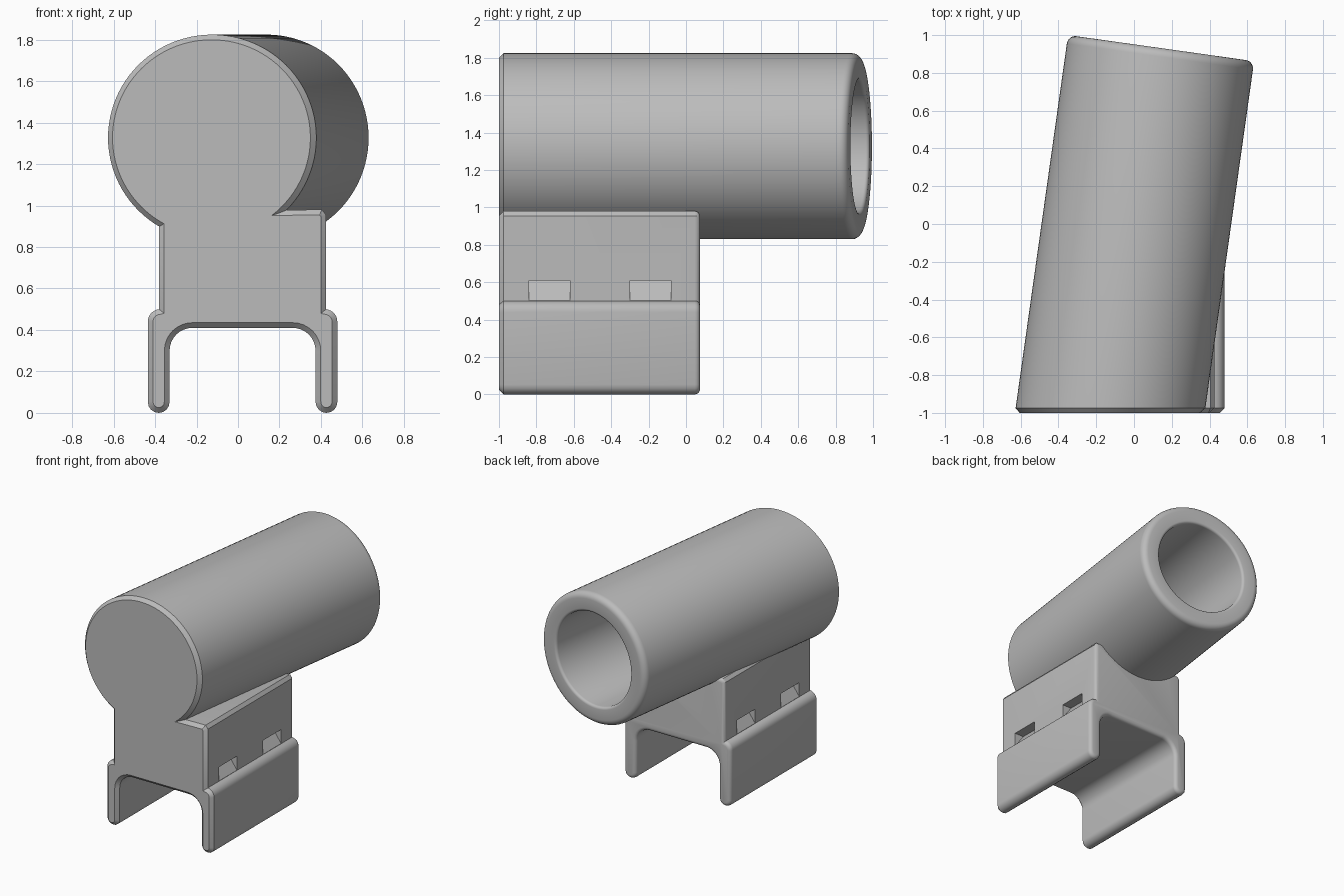
import bpy, bmesh, math
from math import sin, cos, pi, radians

cube = bpy.data.objects.get("Cube")
if cube:
    bpy.data.objects.remove(cube)

GREY = (0.5, 0.5, 0.5, 1)
mat = bpy.data.materials.new("plain grey")
mat.use_nodes = True
mat.diffuse_color = GREY
mat.node_tree.nodes["Principled BSDF"].inputs["Base Color"].default_value = GREY

TILT = radians(8)
AXIS_X, AXIS_Z = -0.128, 1.327    # tube axis where it meets the front plane
FRONT, REAR = -1.0, 0.075         # ends of the bracket
MID = 0.022                       # bracket centre line


def finish(bm, name):
    bmesh.ops.recalc_face_normals(bm, faces=bm.faces)
    mesh = bpy.data.meshes.new(name)
    bm.to_mesh(mesh)
    bm.free()
    mesh.materials.append(mat)
    obj = bpy.data.objects.new(name, mesh)
    bpy.context.collection.objects.link(obj)
    return obj


def smooth(obj):
    bpy.ops.object.select_all(action='DESELECT')
    obj.select_set(True)
    bpy.context.view_layer.objects.active = obj
    bpy.ops.object.shade_smooth_by_angle(angle=radians(30))


def arc(cx, cz, r, start, end, n=8):
    angles = [radians(start + (end - start) * i / n) for i in range(n + 1)]
    return [(cx + r * cos(a), cz + r * sin(a)) for a in angles]


# Tube: front rings lie in the front plane, rear rings are square to the axis
def tube():
    bm = bmesh.new()
    sides = 96
    steps = [2 * pi * i / sides for i in range(sides)]

    def front_ring(y, r):
        cx = AXIS_X + (y - FRONT) * math.tan(TILT)
        return [bm.verts.new((cx + r / cos(TILT) * cos(a), y, AXIS_Z + r * sin(a)))
                for a in steps]

    def square_ring(t, r):
        return [bm.verts.new((AXIS_X + t * sin(TILT) + r * cos(TILT) * cos(a),
                              FRONT + t * cos(TILT) - r * sin(TILT) * cos(a),
                              AXIS_Z + r * sin(a))) for a in steps]

    R, bore, length, soft, lip = 0.4975, 0.355, 1.95, 0.045, 0.02
    rings = [front_ring(FRONT, R - 0.025), front_ring(FRONT + 0.025, R)]
    rings += [square_ring(t, r) for r, t in arc(R - soft, length - soft, soft, 0, 90, 6)]
    rings += [square_ring(t, r) for r, t in arc(bore + lip, length - lip, lip, 90, 180, 4)]
    rings.append(square_ring(0.2, bore))
    for a, b in zip(rings, rings[1:]):
        for i in range(sides):
            j = (i + 1) % sides
            bm.faces.new((a[i], a[j], b[j], b[i]))
    bm.faces.new(rings[0])
    bm.faces.new(rings[-1])
    smooth(finish(bm, "tube"))


# Bracket: clip profile with rounded legs, mirrored about its centre line
def bracket():
    half = [(0, 0.41)]
    half += arc(0.242, 0.3, 0.11, 90, 0)            # channel corner
    half += arc(0.4045, 0.0525, 0.0525, 180, 360)   # leg tip
    half += arc(0.397, 0.44, 0.06, 0, 75, 6)        # shoulder
    half += [(0.403, 0.5), (0.403, 0.955), (0.383, 0.98), (0.32, 0.98)]
    outline = [(MID + x, z) for x, z in half]
    outline += [(0.12, 0.975), (0.05, 0.93), (-0.25, 0.93)]   # dip under the bore
    outline += [(MID - x, z) for x, z in reversed(half[1:])]

    bm = bmesh.new()
    face = bm.faces.new([bm.verts.new((x, FRONT, z)) for x, z in outline])
    ext = bmesh.ops.extrude_face_region(bm, geom=[face])
    moved = [g for g in ext["geom"] if isinstance(g, bmesh.types.BMVert)]
    bmesh.ops.translate(bm, verts=moved, vec=(0, REAR - FRONT, 0))
    bmesh.ops.recalc_face_normals(bm, faces=bm.faces)
    # Chamfered front rim and rounded rear rim
    for y, size, segs in ((FRONT, 0.025, 1), (REAR, 0.028, 4)):
        rim = [e for e in bm.edges if all(abs(v.co.y - y) < 1e-5 for v in e.verts)]
        bmesh.ops.bevel(bm, geom=rim, offset=size, segments=segs, profile=0.5,
                        affect='EDGES', clamp_overlap=False)
    return finish(bm, "bracket")


# Wedge-shaped notches above the shoulders, two on each side
def notch_cutter():
    bm = bmesh.new()
    for side in (-1, 1):
        for y in (-0.84, -0.3):
            wedge = [(0.403, 0.502), (0.5, 0.502), (0.5, 0.61), (0.325, 0.61)]
            face = bm.faces.new([bm.verts.new((MID + side * x, y, z)) for x, z in wedge])
            ext = bmesh.ops.extrude_face_region(bm, geom=[face])
            moved = [g for g in ext["geom"] if isinstance(g, bmesh.types.BMVert)]
            bmesh.ops.translate(bm, verts=moved, vec=(0, 0.22, 0))
    return finish(bm, "notch_cutter")


tube()
body, cutter = bracket(), notch_cutter()
cutter.hide_render = True
cut = body.modifiers.new("notches", 'BOOLEAN')
cut.operation, cut.object, cut.solver = 'DIFFERENCE', cutter, 'EXACT'
bpy.context.view_layer.objects.active = body
bpy.ops.object.modifier_apply(modifier=cut.name)
bpy.data.objects.remove(cutter)
smooth(body)
